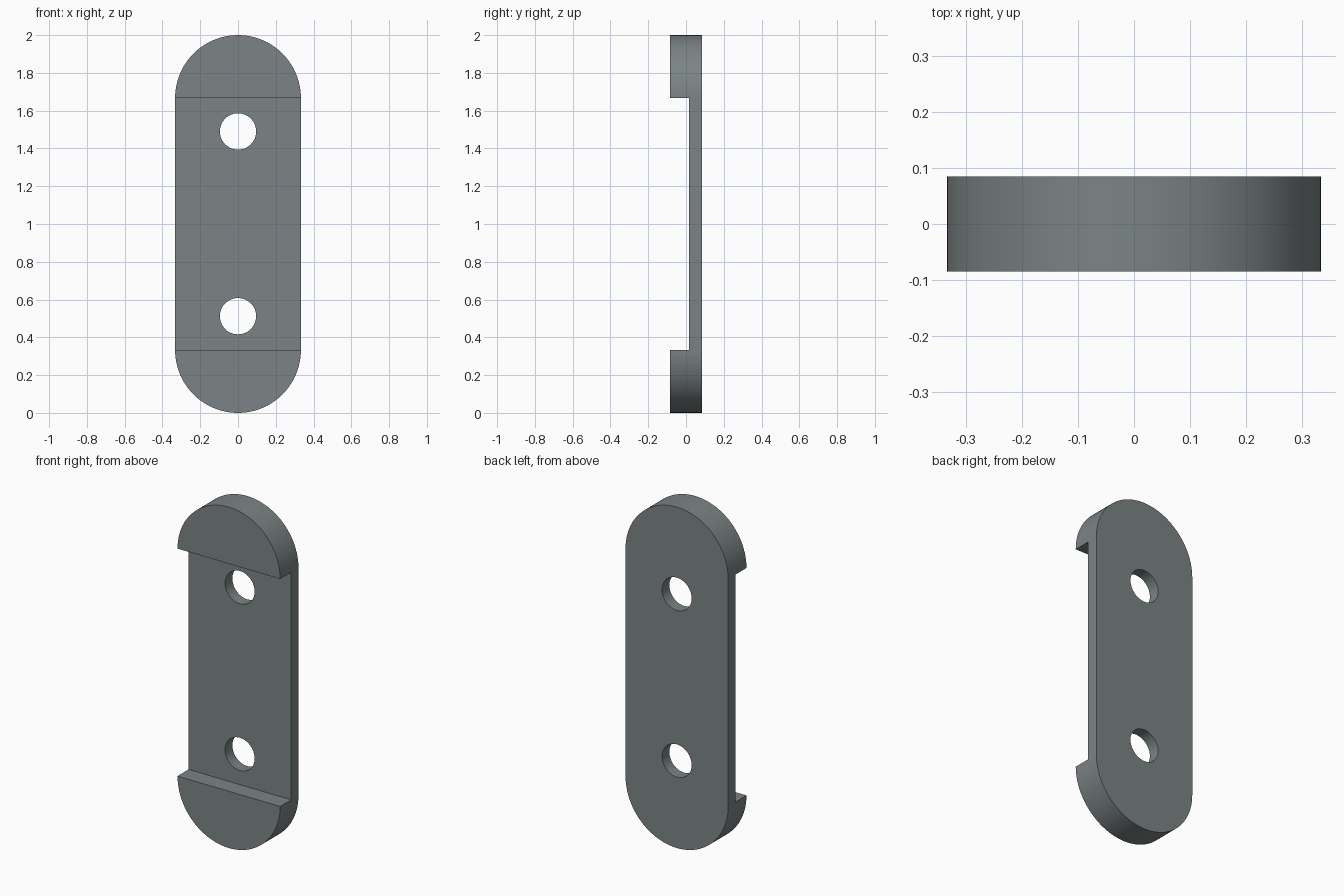
import bpy, bmesh, math

if "Cube" in bpy.data.objects:
    bpy.data.objects.remove(bpy.data.objects["Cube"])

R, DEPTH, STEP = 0.333, 0.085, 0.017      # end radius, half depth, recessed face y
HOLE_R, HOLE_Z = 0.096, (0.512, 1.49)

steel = bpy.data.materials.new("blue grey")
steel.diffuse_color = (0.2, 0.23, 0.232, 1)
steel.use_nodes = True
steel.node_tree.nodes["Principled BSDF"].inputs["Base Color"].default_value = steel.diffuse_color


def prism(name, outline, y0, y1):
    """Extrude an (x, z) outline from y0 to y1."""
    bm = bmesh.new()
    face = bm.faces.new([bm.verts.new((x, y0, z)) for x, z in outline])
    ext = bmesh.ops.extrude_face_region(bm, geom=[face])
    verts = [v for v in ext["geom"] if isinstance(v, bmesh.types.BMVert)]
    bmesh.ops.translate(bm, verts=verts, vec=(0, y1 - y0, 0))
    bmesh.ops.recalc_face_normals(bm, faces=bm.faces)
    mesh = bpy.data.meshes.new(name)
    bm.to_mesh(mesh)
    bm.free()
    mesh.materials.append(steel)
    obj = bpy.data.objects.new(name, mesh)
    bpy.context.collection.objects.link(obj)
    return obj


def arc(cz, r, start, sweep, n):
    return [(r * math.cos(start + sweep * i / n), cz + r * math.sin(start + sweep * i / n))
            for i in range(n + 1)]


# Round-ended body
body = prism("mounting_plate",
             arc(2 - R, R, 0, math.pi, 48) + arc(R, R, math.pi, math.pi, 48),
             -DEPTH, DEPTH)

# Front recess and the two screw holes
cutters = [prism("recess_cutter", [(-1, R), (1, R), (1, 2 - R), (-1, 2 - R)], -0.5, STEP)]
for z in HOLE_Z:
    cutters.append(prism("hole_cutter", arc(z, HOLE_R, 0, math.tau, 48)[:-1], -0.5, 0.5))

bpy.context.view_layer.objects.active = body
for cutter in cutters:
    cutter.hide_render = True
    mod = body.modifiers.new("cut", "BOOLEAN")
    mod.operation = "DIFFERENCE"
    mod.solver = "EXACT"
    mod.object = cutter
    bpy.ops.object.modifier_apply(modifier=mod.name)
for cutter in cutters:
    bpy.data.objects.remove(cutter)

# Smooth curved walls, sharp rims
body.select_set(True)
bpy.ops.object.shade_smooth_by_angle(angle=math.radians(30))
